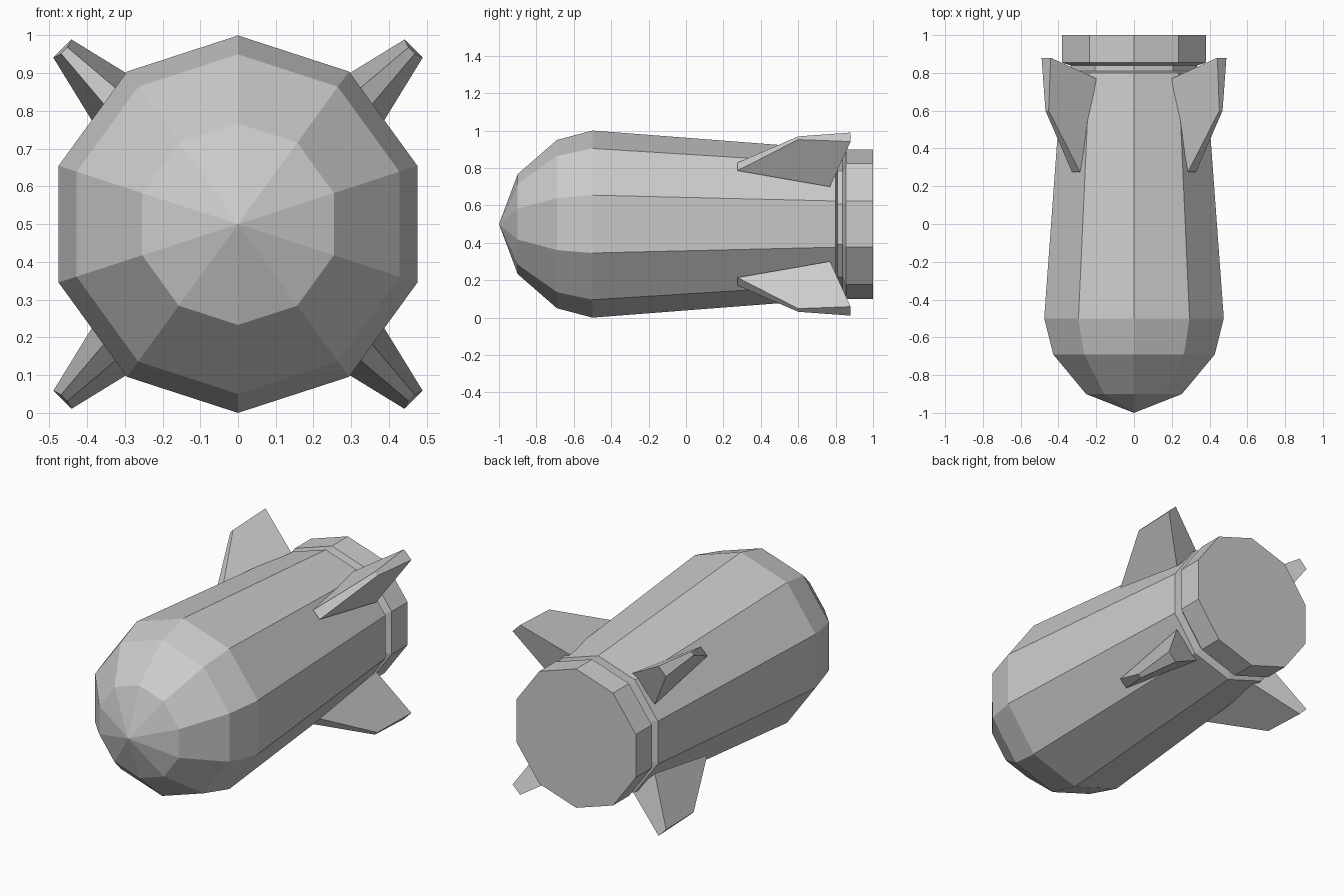
import bpy, bmesh
from math import sin, cos, pi, sqrt

if "Cube" in bpy.data.objects:
    bpy.data.objects.remove(bpy.data.objects["Cube"])

SIDES, CENTRE_Z = 10, 0.5


def make_object(name, bm):
    bmesh.ops.recalc_face_normals(bm, faces=bm.faces)
    mesh = bpy.data.meshes.new(name)
    bm.to_mesh(mesh)
    bm.free()
    obj = bpy.data.objects.new(name, mesh)
    bpy.context.collection.objects.link(obj)
    return obj


def lathe(name, profile):
    """Ten-sided solid around the y axis from (y, radius) pairs, first one a point."""
    bm = bmesh.new()
    nose = bm.verts.new((0, profile[0][0], CENTRE_Z))
    rings = []
    for y, r in profile[1:]:
        rings.append([bm.verts.new((r * sin(2 * pi * k / SIDES), y,
                                    CENTRE_Z + r * cos(2 * pi * k / SIDES)))
                      for k in range(SIDES)])
    for k in range(SIDES):
        n = (k + 1) % SIDES
        bm.faces.new((nose, rings[0][k], rings[0][n]))
        for a, b in zip(rings, rings[1:]):
            bm.faces.new((a[k], b[k], b[n], a[n]))
    bm.faces.new(rings[-1])
    return make_object(name, bm)


def fin(name, sx, sz):
    """Tapered wedge fin on a diagonal; outline rows are (y, distance out, half thickness)."""
    outline = [(0.275, 0.434, 0.03), (0.60, 0.651, 0.012),
               (0.88, 0.658, 0.034), (0.77, 0.382, 0.10)]
    bm = bmesh.new()
    left, right = ([bm.verts.new((sx * (d + s * t) / sqrt(2), y,
                                  CENTRE_Z + sz * (d - s * t) / sqrt(2)))
                    for y, d, t in outline] for s in (-1, 1))
    bm.faces.new(left)
    bm.faces.new(right)
    for i in range(4):
        j = (i + 1) % 4
        bm.faces.new((left[i], left[j], right[j], right[i]))
    return make_object(name, bm)


# Faceted nose, tapering body, narrow groove and tail ring
lathe("body", [(-1.0, 0), (-0.9, 0.267), (-0.69, 0.45), (-0.5, 0.5),
               (0.80, 0.40), (0.81, 0.35), (0.838, 0.35),
               (0.855, 0.40), (1.0, 0.40)])

# Four diagonal tail fins
for sx, side in ((-1, "left"), (1, "right")):
    for sz, level in ((-1, "lower"), (1, "upper")):
        fin(f"{level}_{side}_fin", sx, sz)
